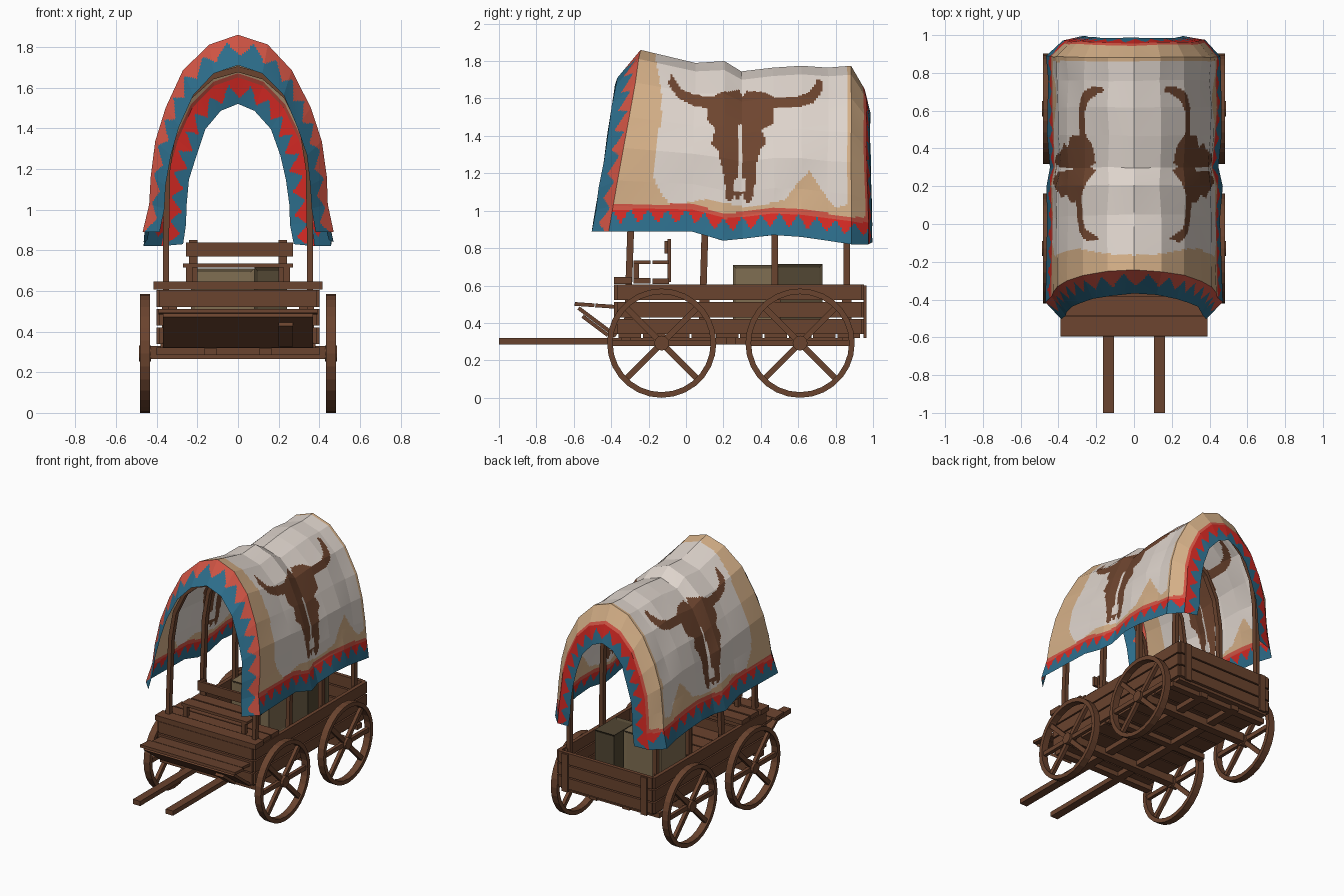
import bpy, bmesh, math, random
from mathutils import Matrix, Vector

if "Cube" in bpy.data.objects:
    bpy.data.objects.remove(bpy.data.objects["Cube"])

random.seed(4)


def material(name, rgb):
    m = bpy.data.materials.new(name)
    lin = [((c / 255 + 0.055) / 1.055) ** 2.4 for c in rgb]
    m.diffuse_color = (*lin, 1)
    m.use_nodes = True
    m.node_tree.nodes["Principled BSDF"].inputs["Base Color"].default_value = m.diffuse_color
    return m


WOOD = material("wood brown", (106, 67, 46))
CREAM = material("canvas cream", (222, 212, 204))
TAN = material("canvas tan", (212, 175, 135))
SKULL = material("painted brown", (110, 69, 47))
BLUE = material("hem blue", (45, 110, 140))
RED = material("bright red", (215, 42, 36))
ROSE = material("faded red", (208, 84, 68))
OLIVE = material("crate olive", (128, 110, 82))
DARK = material("crate dark olive", (82, 71, 51))


def finish(name, bm, *mats):
    me = bpy.data.meshes.new(name)
    bm.to_mesh(me)
    bm.free()
    for m in mats:
        me.materials.append(m)
    ob = bpy.data.objects.new(name, me)
    bpy.context.collection.objects.link(ob)
    return ob


def add_box(bm, x0, x1, y0, y1, z0, z1, tilt=0):
    """Box from its limits, optionally tilted about its own x axis."""
    c = Vector(((x0 + x1) / 2, (y0 + y1) / 2, (z0 + z1) / 2))
    mat = (Matrix.Translation(c) @ Matrix.Rotation(math.radians(tilt), 4, 'X')
           @ Matrix.Diagonal((x1 - x0, y1 - y0, z1 - z0, 1)))
    return bmesh.ops.create_cube(bm, size=1, matrix=mat)


def boxes(name, items, mat=WOOD):
    bm = bmesh.new()
    for it in items:
        add_box(bm, *it)
    return finish(name, bm, mat)


# Wagon bed: floor, planked sides, tailgate, front wall
planks = [(0.34, 0.42), (0.43, 0.512), (0.522, 0.605)]
boxes("floor_planks", [(-0.38, 0.38, -0.36 + i * 0.13, -0.24 + i * 0.13, 0.32, 0.345)
                       for i in range(10)])
for side, s in (("left", -1), ("right", 1)):
    xs = sorted((s * 0.375, s * 0.402))
    boxes(side + "_side_planks", [(*xs, -0.37, 0.94, a, b) for a, b in planks])
    xb = sorted((s * 0.355, s * 0.375))
    boxes(side + "_side_battens", [(*xb, y - 0.025, y + 0.025, 0.34, 0.6)
                                   for y in (-0.3, 0.1, 0.48, 0.86)])
    xt = sorted((s * 0.30, s * 0.35))
    boxes(side + "_tailgate_batten", [(*xt, 0.95, 0.965, 0.32, 0.6)])
    # Draught pole running under the bed
    xp = sorted((s * 0.105, s * 0.165))
    boxes(side + "_draught_pole", [(*xp, -1.0, 0.9, 0.285, 0.32)])
boxes("tailgate_planks", [(-0.385, 0.385, 0.925, 0.952, a, b) for a, b in planks])
boxes("front_wall_planks", [(-0.385, 0.385, -0.385, -0.36, a, b) for a, b in planks])
boxes("axles", [(-0.43, 0.43, y - 0.03, y + 0.03, 0.265, 0.328) for y in (-0.13, 0.61)])
boxes("cross_beams", [(-0.4, 0.4, y - 0.025, y + 0.025, 0.285, 0.322)
                      for y in (-0.32, 0.24, 0.86)])

# Driver's platform, footboard and seat
boxes("driver_platform", [(-0.415, 0.415, -0.385, -0.29, 0.607, 0.645),
                          (-0.40, 0.40, -0.28, -0.19, 0.61, 0.64),
                          (-0.40, 0.40, -0.18, -0.09, 0.607, 0.638)])
boxes("footboard", [(-0.39, 0.39, -0.595, -0.49, 0.488, 0.508, -4),
                    (-0.37, 0.37, -0.485, -0.38, 0.48, 0.50, -4)])
boxes("footboard_slanted_panel", [(-0.37, 0.37, -0.60, -0.35, 0.395, 0.415, -36.9)])
boxes("footboard_brace", [(0.20, 0.27, -0.57, -0.40, 0.375, 0.395, -36.9)])
boxes("seat", [(-0.27, 0.27, -0.28, -0.19, 0.715, 0.735), (-0.26, 0.26, -0.18, -0.09, 0.715, 0.735)])
boxes("seat_backrest", [(-0.255, 0.27, -0.115, -0.095, 0.77, 0.838)])
boxes("seat_posts", [(s * 0.22 - 0.02, s * 0.22 + 0.02, -0.098, -0.08, 0.62, 0.85) for s in (-1, 1)]
      + [(s * 0.24 - 0.015, s * 0.24 + 0.015, -0.28, -0.25, 0.64, 0.715) for s in (-1, 1)])


# Cargo crates with recessed panels
def crate(name, frame, panel, *lim):
    bm = bmesh.new()
    add_box(bm, *lim)
    inner = list(bm.faces)
    bmesh.ops.inset_individual(bm, faces=inner, thickness=0.025, depth=-0.01)
    for f in inner:
        f.material_index = 1
    finish(name, bm, frame, panel)


crate("large_crate", OLIVE, OLIVE, -0.23, 0.08, 0.25, 0.62, 0.345, 0.71)
crate("small_crate", DARK, DARK, 0.08, 0.24, 0.48, 0.73, 0.345, 0.715)


# Wheels: rim, spokes and hub
def wheel(name, s, y):
    bm = bmesh.new()
    n, rings = 28, []
    for i in range(n):
        a = 2 * math.pi * i / n
        rings.append([bm.verts.new((x, r * math.cos(a), r * math.sin(a)))
                      for x, r in ((-0.025, 0.262), (0.025, 0.262), (0.025, 0.292), (-0.025, 0.292))])
    for i in range(n):
        p, q = rings[i], rings[(i + 1) % n]
        for k in range(4):
            bm.faces.new((p[k], q[k], q[(k + 1) % 4], p[(k + 1) % 4]))
    for deg in (0, 45, 135):
        bmesh.ops.create_cube(bm, size=1, matrix=Matrix.Rotation(math.radians(deg), 4, 'X')
                              @ Matrix.Diagonal((0.025, 0.54, 0.032, 1)))
    bmesh.ops.create_cone(bm, cap_ends=True, segments=12, radius1=0.04, radius2=0.04, depth=0.06,
                          matrix=Matrix.Rotation(math.pi / 2, 4, 'Y'))
    bmesh.ops.recalc_face_normals(bm, faces=bm.faces)
    finish(name, bm, WOOD).location = (s * 0.457, y, 0.292)


for end, y in (("front", -0.13), ("rear", 0.61)):
    for side, s in (("left", -1), ("right", 1)):
        wheel(f"{end}_{side}_wheel", s, y)

# Bent wooden bows that carry the cover
half = [(0.355, 0.345), (0.355, 0.8), (0.348, 1.2), (0.315, 1.4), (0.235, 1.56), (0.125, 1.655)]
path = [(-x, z) for x, z in half] + [(0, 1.69)] + half[::-1]
for i, (y, lean) in enumerate(((-0.315, 0.035), (0.085, 0.03), (0.475, 0), (0.86, 0))):
    bm = bmesh.new()
    prev = None
    for x, z in path:
        d = Vector((x, max(z - 1.15, 0)))
        d = d.normalized() if z > 1.15 else Vector((math.copysign(1, x), 0))
        yy = y + lean * min((z - 0.345) / 1.0, 1)
        ring = [bm.verts.new((x + d.x * r, yy + w, z + d.y * r))
                for r, w in ((-0.015, -0.018), (0.015, -0.018), (0.015, 0.018), (-0.015, 0.018))]
        if prev:
            for k in range(4):
                bm.faces.new((prev[k], ring[k], ring[(k + 1) % 4], prev[(k + 1) % 4]))
        else:
            bm.faces.new(ring)
        prev = ring
    bm.faces.new(prev)
    bmesh.ops.recalc_face_normals(bm, faces=bm.faces)
    finish(f"cover_bow_{i + 1}", bm, WOOD)

# Canvas cover: coarse faceted arch rows (y top, y bottom, apex, bottom, half width)
rows = [(-.37, -.50, 1.71, .89, .35), (-.24, -.41, 1.86, .89, .43), (.05, .03, 1.79, .89, .42),
        (.21, .20, 1.80, .84, .425), (.30, .30, 1.745, .85, .405), (.47, .47, 1.765, .87, .42),
        (.62, .62, 1.775, .86, .425), (.76, .76, 1.765, .84, .42), (.88, .89, 1.775, .82, .425),
        (.96, .975, 1.65, .82, .35), (.985, .995, 1.52, .83, .25)]
prof = [(1.09, 0), (1.03, .14), (1, .28), (.96, .46), (.84, .63), (.63, .82), (.33, .95)]
prof = [(-x, v) for x, v in prof] + [(0, 1)] + prof[::-1]
coarse = []
for yt, yb, top, bot, hw in rows:
    coarse.append([Vector((x * hw + random.uniform(-.007, .007) * (v < 1),
                           yb + (yt - yb) * v + random.uniform(-.005, 0.003),
                           bot + (top - bot) * v)) for x, v in prof])

# Painted ox skull outline in (y, z)
skull = [(-.083, 1.74), (-.094, 1.676), (-.035, 1.596), (.045, 1.559), (.12, 1.548), (.11, 1.49),
         (.155, 1.44), (.136, 1.355), (.168, 1.33), (.19, 1.24), (.206, 1.168), (.215, 1.06),
         (.245, 1.045), (.255, 1.09), (.275, 1.05), (.30, 1.09), (.325, 1.045), (.352, 1.05),
         (.366, 1.114), (.377, 1.248), (.40, 1.33), (.43, 1.366), (.404, 1.435), (.463, 1.462),
         (.473, 1.548), (.607, 1.553), (.687, 1.58), (.725, 1.639), (.725, 1.69), (.703, 1.709),
         (.69, 1.671), (.65, 1.628), (.58, 1.607), (.473, 1.607), (.42, 1.634), (.32, 1.64),
         (.302, 1.607), (.285, 1.644), (.19, 1.634), (.147, 1.612), (.045, 1.618), (-.024, 1.65),
         (-.056, 1.70)]


def in_skull(y, z):
    if 1.1 < z < 1.46 and abs(y - .29) < .008 or 1.1 < z < 1.17 and abs(y - .285) < .03:
        return False
    inside = False
    for (y0, z0), (y1, z1) in zip(skull, skull[1:] + skull[:1]):
        if (z0 > z) != (z1 > z) and y < y0 + (z - z0) / (z1 - z0) * (y1 - y0):
            inside = not inside
    return inside


def tooth(t):
    return abs((t % 1) * 2 - 1)


def paint(seg, f, u, y, z, drop):
    """Cover colour index: 0 cream, 1 tan, 2 skull, 3 blue, 4 red, 5 faded red."""
    if seg == 0:
        return 5 if f > .3 + .5 * tooth(u * 17) else 3
    if seg == 9:
        return 4 if 1 - f > .25 + .6 * tooth(u * 17) else 3
    if drop < .145:
        return 5 if drop > .118 else 4 if drop > .045 + .073 * tooth(y / .1) else 3
    if seg == 8:
        return 5 if f > .75 else 1
    if in_skull(y, z):
        return 2
    front = y < -.15 + .02 * math.sin(z * 9) + max(0, 1.15 - z) * .5
    low = z < 1.04 + .02 * math.sin(y * 14) + max(0, .17 - abs(y - .66) * 1.3)
    return 1 if front or low or y > .86 else 0


# Fine sheet that keeps the coarse facets and carries the painted pattern
us = [(j, k / n) for j, n in enumerate([13, 12, 16, 18, 22, 17, 14] + [14, 17, 22, 18, 16, 12, 13])
      for k in range(n)] + [(len(prof) - 2, 1)]
ts = [(i, k / n) for i, n in enumerate([14, 28, 16, 9, 16, 15, 13, 12, 12, 12]) for k in range(n)] + [(9, 1)]
bm = bmesh.new()
grid = []
for i, f in ts:
    col = []
    for j, g in us:
        a = coarse[i][j].lerp(coarse[i][j + 1], g)
        b = coarse[i + 1][j].lerp(coarse[i + 1][j + 1], g)
        col.append(bm.verts.new(a.lerp(b, f)))
    grid.append(col)
for r in range(len(ts) - 1):
    seg, f = ts[r]
    for c in range(len(us) - 1):
        vs = (grid[r][c], grid[r + 1][c], grid[r + 1][c + 1], grid[r][c + 1])
        face = bm.faces.new(vs)
        m = face.calc_center_median()
        edge = grid[r][0] if c < len(us) / 2 else grid[r][-1]
        face.material_index = paint(seg, f, c / len(us), m.y, m.z, m.z - edge.co.z)
bmesh.ops.recalc_face_normals(bm, faces=bm.faces)
if max(bm.faces, key=lambda p: p.calc_center_median().z).normal.z < 0:
    bmesh.ops.reverse_faces(bm, faces=bm.faces)
finish("canvas_cover", bm, CREAM, TAN, SKULL, BLUE, RED, ROSE)
